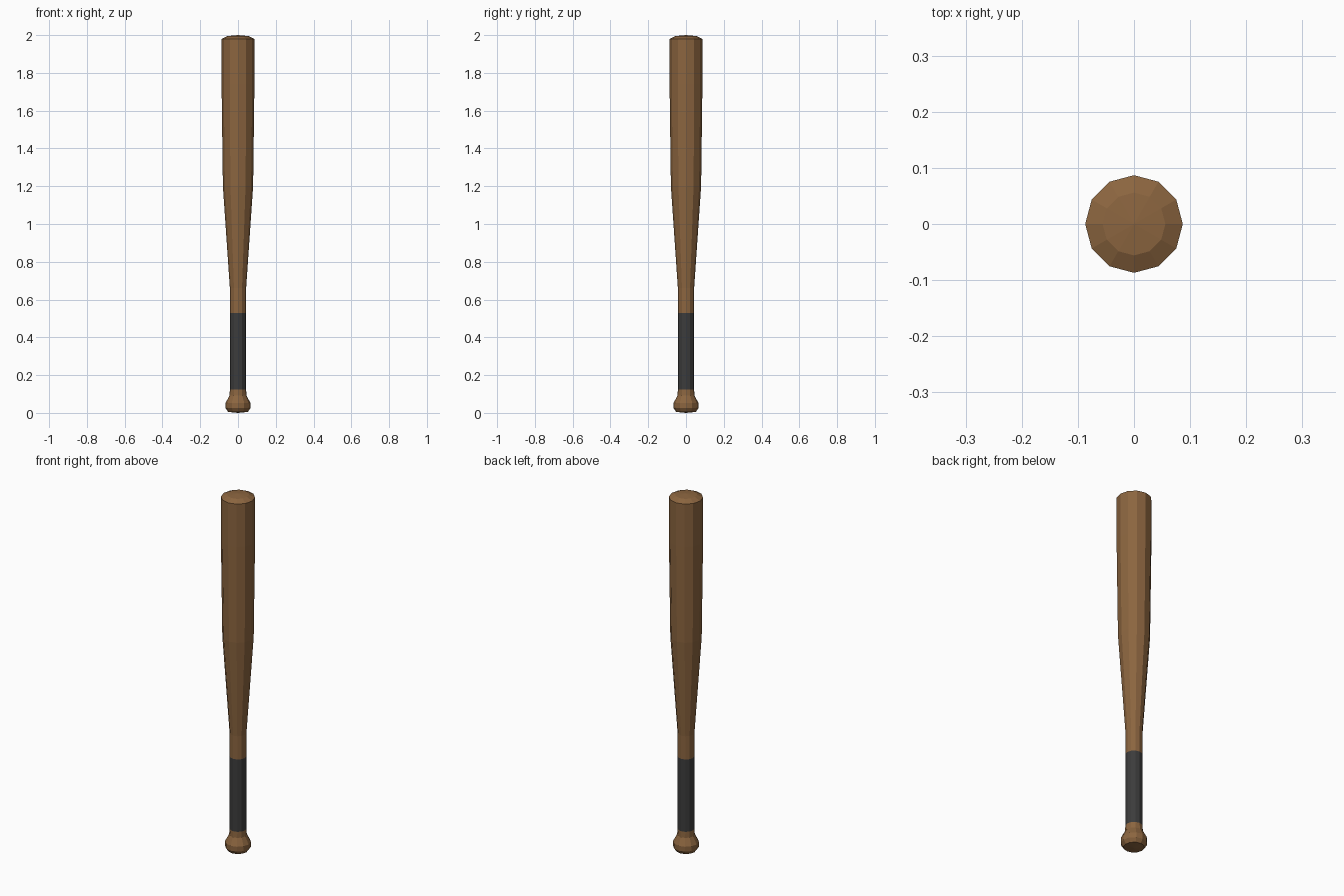
import bpy, bmesh
from math import cos, sin, tau

if "Cube" in bpy.data.objects:
    bpy.data.objects.remove(bpy.data.objects["Cube"])

SIDES = 12


def material(name, color):
    m = bpy.data.materials.new(name)
    m.diffuse_color = (*color, 1)
    m.use_nodes = True
    m.node_tree.nodes["Principled BSDF"].inputs["Base Color"].default_value = m.diffuse_color
    return m


def lathe(name, profile, mat):
    """Revolve (radius, z) points around z; radius 0 closes to a pole."""
    bm = bmesh.new()
    rings = []
    for r, z in profile:
        n = SIDES if r else 1
        rings.append([bm.verts.new((r * cos(tau * i / SIDES), r * sin(tau * i / SIDES), z))
                      for i in range(n)])
    for lo, hi in zip(rings, rings[1:]):
        for i in range(SIDES):
            j = (i + 1) % SIDES
            if len(lo) == 1:
                bm.faces.new((lo[0], hi[j], hi[i]))
            elif len(hi) == 1:
                bm.faces.new((lo[i], lo[j], hi[0]))
            else:
                bm.faces.new((lo[i], lo[j], hi[j], hi[i]))
    mesh = bpy.data.meshes.new(name)
    bm.to_mesh(mesh)
    bm.free()
    mesh.materials.append(mat)
    obj = bpy.data.objects.new(name, mesh)
    bpy.context.collection.objects.link(obj)
    return obj


wood = material("wood", (0.26, 0.13, 0.05))
tape = material("grip_tape", (0.045, 0.045, 0.045))

# Flared knob at the bottom, up to the grip
lathe("knob", [(0, 0), (0.052, 0.005), (0.066, 0.025), (0.066, 0.052),
               (0.045, 0.092), (0.043, 0.125)], wood)

# Taped grip, flush with the handle
lathe("grip", [(0.043, 0.125), (0.043, 0.53)], tape)

# Handle, taper, barrel and domed end
lathe("barrel", [(0.043, 0.53), (0.043, 0.66), (0.080, 1.2), (0.087, 1.74),
                 (0.087, 1.98), (0.056, 1.995), (0, 2.0)], wood)
